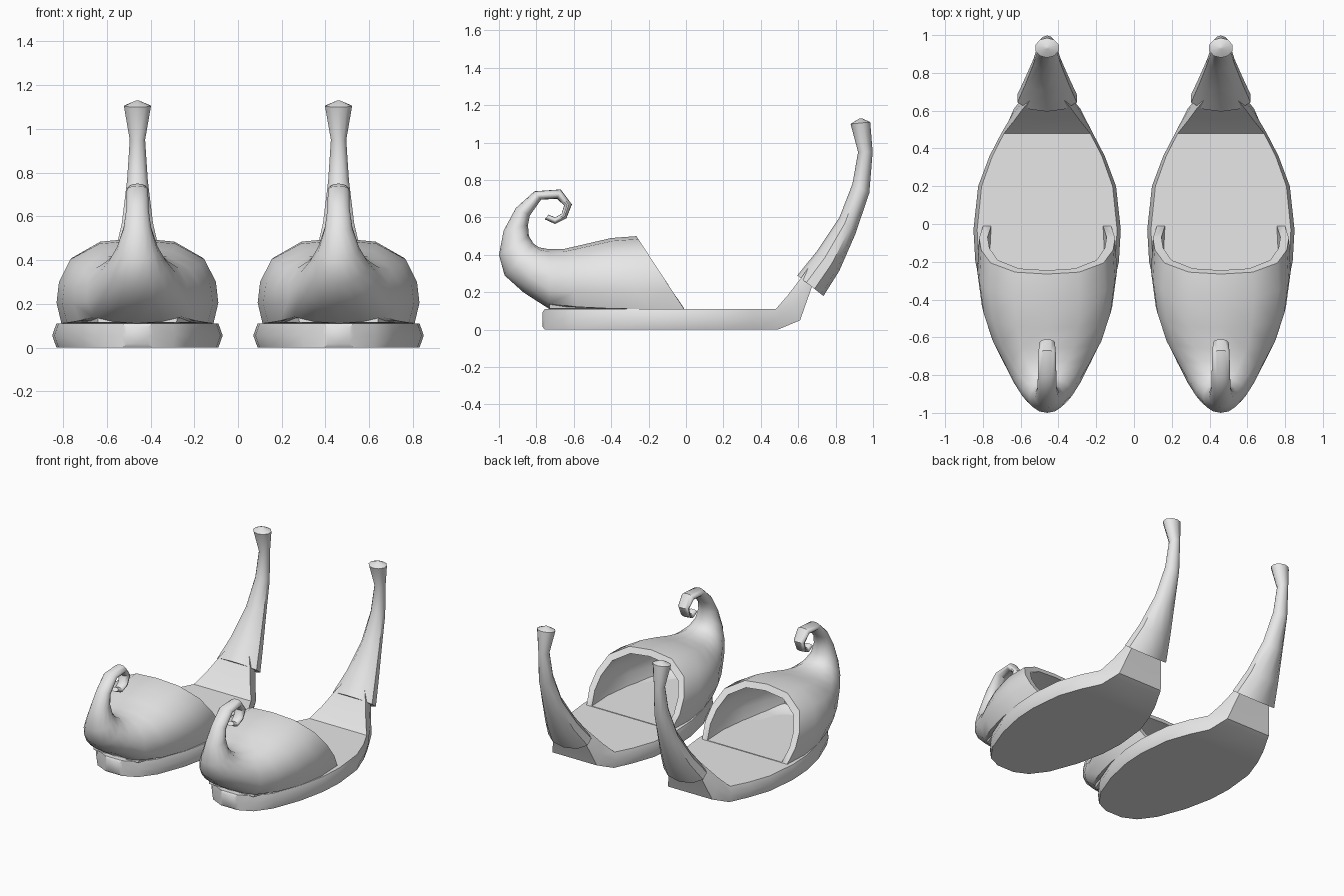
import bpy, bmesh, math

if "Cube" in bpy.data.objects:
    bpy.data.objects.remove(bpy.data.objects["Cube"])

CENTER = 0.46          # x offset of each slipper
grey = bpy.data.materials.new("light_grey")
grey.diffuse_color = (0.8, 0.8, 0.8, 1)
grey.use_nodes = True
grey.node_tree.nodes["Principled BSDF"].inputs["Base Color"].default_value = grey.diffuse_color


def loft(name, rings, angle=40):
    """Skin closed rings, cap both ends, and mirror into a pair."""
    bm = bmesh.new()
    loops = [[bm.verts.new((x + CENTER, y, z)) for x, y, z in r] for r in rings]
    n = len(loops[0])
    for a, b in zip(loops, loops[1:]):
        for i in range(n):
            j = (i + 1) % n
            bm.faces.new((a[i], a[j], b[j], b[i]))
    bm.faces.new(loops[0][::-1])
    bm.faces.new(loops[-1])
    bmesh.ops.recalc_face_normals(bm, faces=bm.faces)
    me = bpy.data.meshes.new(name)
    bm.to_mesh(me)
    bm.free()
    me.materials.append(grey)
    ob = bpy.data.objects.new(name, me)
    bpy.context.collection.objects.link(ob)
    bpy.ops.object.select_all(action='DESELECT')
    ob.select_set(True)
    bpy.context.view_layer.objects.active = ob
    bpy.ops.object.shade_smooth_by_angle(angle=math.radians(angle))
    ob.modifiers.new("pair", 'MIRROR').use_mirror_merge = False
    return ob


def ring(low, high, width, half):
    """Symmetric ring between two (y, z) points; half = [(u, v)] from low to high."""
    pts = [(u * width, low[0] + (high[0] - low[0]) * v, low[1] + (high[1] - low[1]) * v)
           for u, v in half]
    return pts + [(-x, y, z) for x, y, z in pts[-2:0:-1]]


def round_half(n):
    return [(math.cos(t), 0.5 + 0.5 * math.sin(t))
            for t in (math.pi * (k / n - 0.5) for k in range(n + 1))]


ARCH = [(0, 0), (.5, 0), (.94, 0), (1, .25), (.97, .5), (.83, .77), (.47, .96), (0, 1)]
ROUND = round_half(7)


def blend(b):
    return [(p[0] * (1 - b) + q[0] * b, p[1] * (1 - b) + q[1] * b)
            for p, q in zip(ARCH, ROUND)]


# Sole with upturned heel: (low point, high point, half width)
sole = [((-.755, 0), (-.755, .11), .07), ((-.71, 0), (-.71, .11), .17),
        ((-.6, 0), (-.6, .11), .255), ((-.4, 0), (-.4, .11), .335),
        ((-.2, 0), (-.2, .11), .38), ((-.03, 0), (-.03, .11), .39),
        ((.2, 0), (.2, .11), .365), ((.36, 0), (.36, .11), .305),
        ((.49, 0), (.48, .11), .24), ((.61, .05), (.545, .185), .185),
        ((.67, .22), (.61, .27), .135), ((.71, .3), (.66, .34), .09)]
SLAB = [(0, 0), (.95, 0), (1, .5), (.95, 1), (0, 1)]
rings = [ring(*s, SLAB) for s in sole]
rings.insert(0, [(x * .75, y - .012, .055 + (z - .055) * .7) for x, y, z in rings[0]])
loft("sole", rings)

# Upper: hollow toe cap running into a curled tip (low, high, half width, roundness)
upper = [((-.01, .11), (-.265, .5), .36, 0), ((-.2, .11), (-.4, .49), .37, 0),
         ((-.4, .11), (-.55, .455), .345, .05), ((-.58, .11), (-.66, .43), .295, .2),
         ((-.73, .11), (-.73, .43), .235, .5), ((-.87, .2), (-.785, .44), .18, .8),
         ((-.97, .29), (-.815, .46), .135, 1), ((-1, .4), (-.84, .5), .095, 1),
         ((-.975, .53), (-.845, .56), .065, 1), ((-.91, .65), (-.835, .61), .052, 1),
         ((-.81, .74), (-.775, .695), .05, 1), ((-.67, .75), (-.69, .70), .047, 1),
         ((-.61, .67), (-.652, .665), .042, 1), ((-.64, .595), (-.665, .62), .037, 1),
         ((-.70, .565), (-.70, .60), .033, 1), ((-.755, .59), (-.735, .615), .028, 1)]
rings = [ring(lo, hi, w, blend(b)) for lo, hi, w, b in reversed(upper)]
for lo, hi, w, b in upper[:5]:                      # inner lining
    rings.append(ring((lo[0], lo[1] + .004), (hi[0] + .02, hi[1] - .04), w - .045, blend(0)))
loft("curled_upper", rings, 45)

# Horn-shaped heel handle: (back point, front point, half width)
handle = [((.735, .18), (.595, .29), .165), ((.82, .315), (.70, .42), .12),
          ((.905, .51), (.82, .6), .075), ((.98, .73), (.89, .78), .05),
          ((.998, .95), (.92, .95), .037), ((.985, 1.11), (.88, 1.1), .065),
          ((.94, 1.13), (.925, 1.128), .008)]
loft("heel_handle", [ring(*s, round_half(5)) for s in handle])
